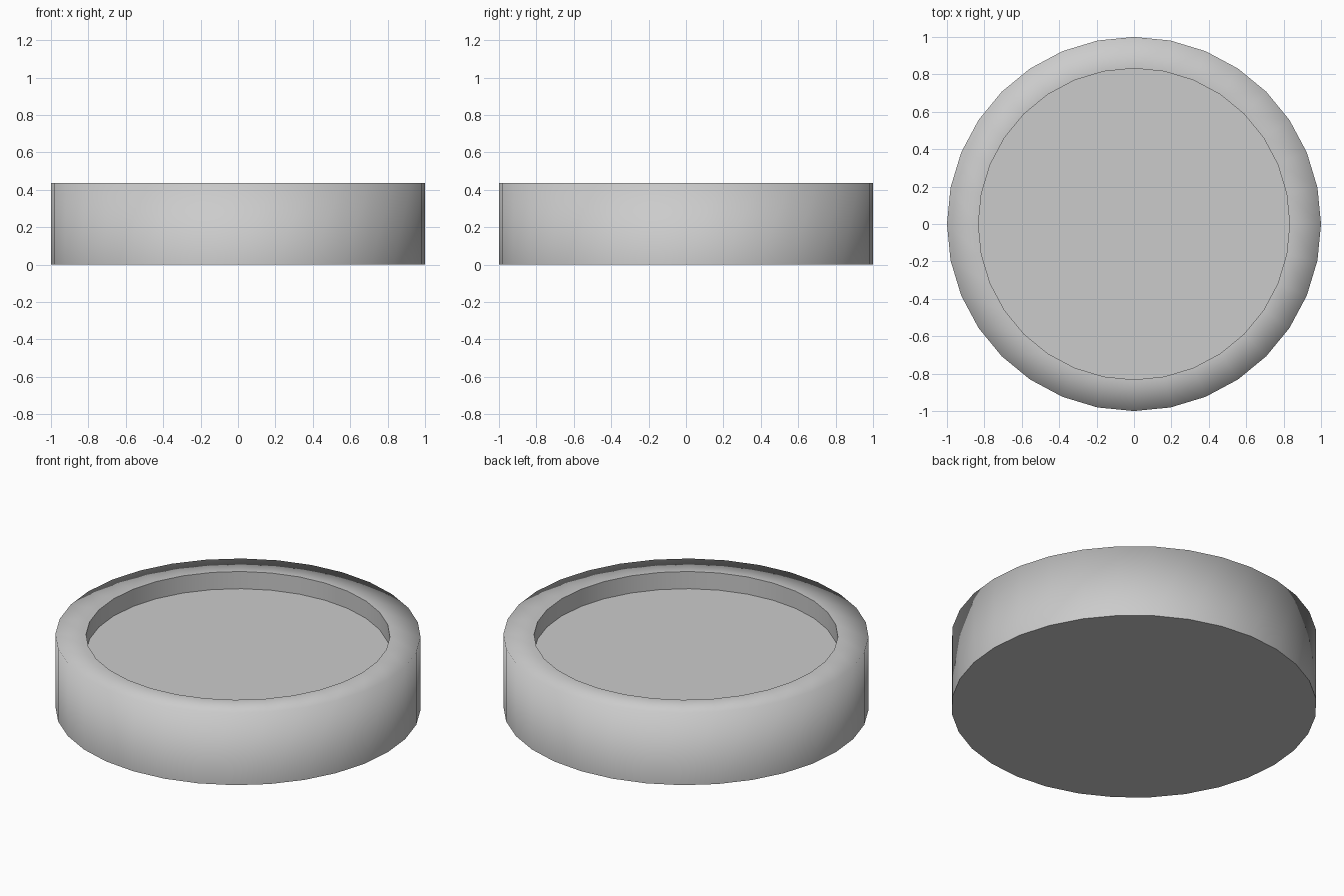
import bpy, bmesh

if "Cube" in bpy.data.objects:
    bpy.data.objects.remove(bpy.data.objects["Cube"])

SIDES, HEIGHT = 32, 0.437
OUTER, INNER, FLOOR_Z = 1.0, 0.832, 0.333

bm = bmesh.new()


def ring(radius, z):
    """Ring of vertices around the z axis."""
    made = bmesh.ops.create_circle(bm, segments=SIDES, radius=radius)["verts"]
    for v in made:
        v.co.z = z
    return made


# Dish profile: base edge, rim outside, rim opening, recessed floor edge
base, rim, opening, floor = [
    ring(r, z) for r, z in
    ((OUTER, 0), (OUTER, HEIGHT), (INNER, HEIGHT), (INNER, FLOOR_Z))]

# Outer wall, rim and inner wall
for low, high in ((base, rim), (rim, opening), (opening, floor)):
    for i in range(SIDES):
        j = (i + 1) % SIDES
        bm.faces.new((low[i], low[j], high[j], high[i]))

# Underside and recessed floor
bm.faces.new(base)
bm.faces.new(floor)
bmesh.ops.recalc_face_normals(bm, faces=bm.faces)

# Smooth shading flows from outer wall over the rim; other rings stay sharp
for f in bm.faces:
    f.smooth = True
for loop in (base, opening, floor):
    for i in range(SIDES):
        bm.edges.get((loop[i], loop[(i + 1) % SIDES])).smooth = False

mesh = bpy.data.meshes.new("round_dish")
bm.to_mesh(mesh)
bm.free()
dish = bpy.data.objects.new("round_dish", mesh)
bpy.context.collection.objects.link(dish)
